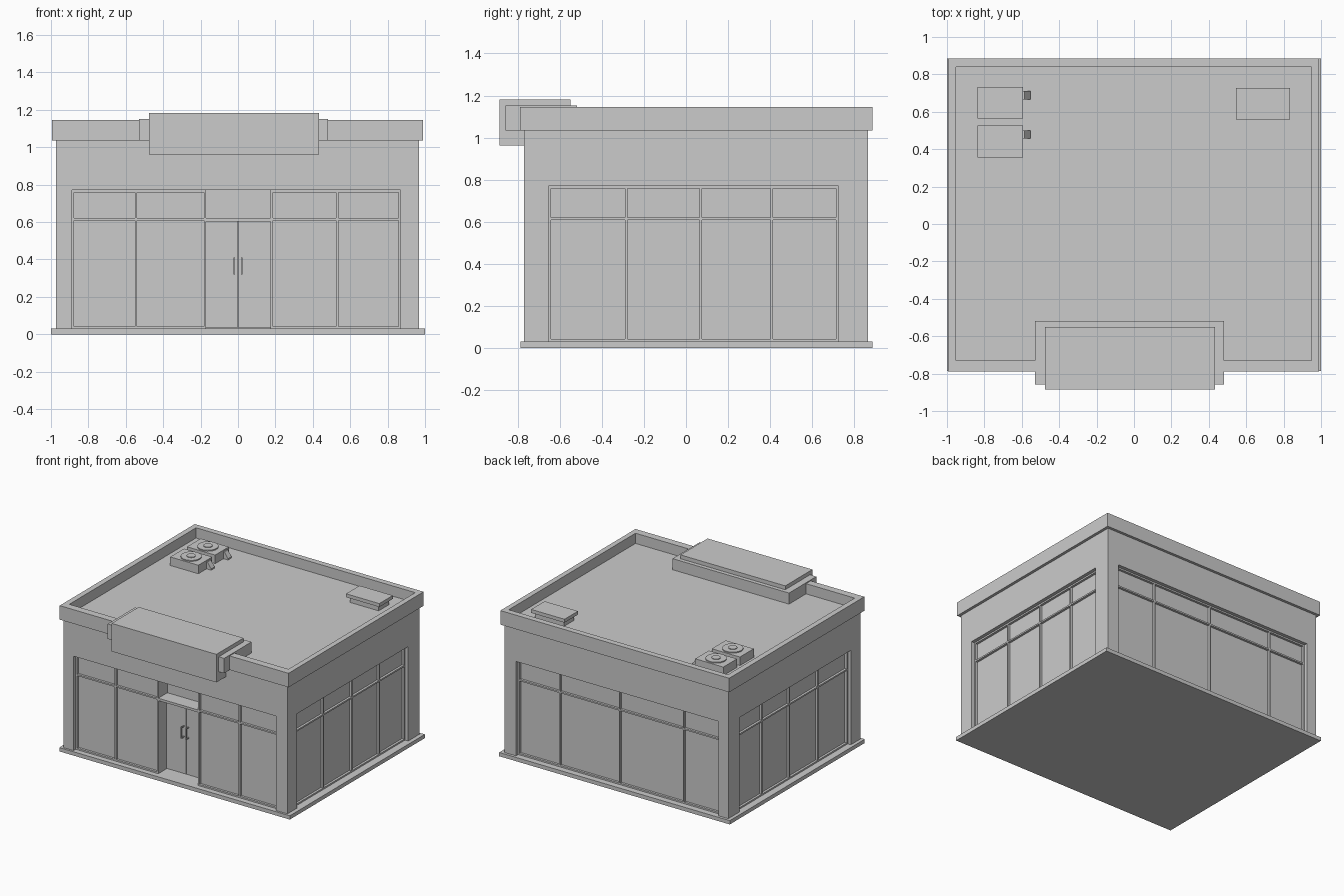
import bpy, bmesh
from mathutils import Matrix

if "Cube" in bpy.data.objects:
    bpy.data.objects.remove(bpy.data.objects["Cube"])


def finish(name, bm):
    bmesh.ops.recalc_face_normals(bm, faces=bm.faces)
    me = bpy.data.meshes.new(name)
    bm.to_mesh(me)
    bm.free()
    ob = bpy.data.objects.new(name, me)
    bpy.context.collection.objects.link(ob)
    return ob


def boxes(name, items):
    """One object from boxes given as (x0, x1, y0, y1, z0, z1)."""
    bm = bmesh.new()
    for x0, x1, y0, y1, z0, z1 in items:
        m = (Matrix.Translation(((x0 + x1) / 2, (y0 + y1) / 2, (z0 + z1) / 2))
             @ Matrix.Diagonal((x1 - x0, y1 - y0, z1 - z0, 1)))
        bmesh.ops.create_cube(bm, size=1, matrix=m)
    return finish(name, bm)


def prism(name, pts, vec):
    """Extrude a closed 3D outline along vec."""
    bm = bmesh.new()
    f = bm.faces.new([bm.verts.new(p) for p in pts])
    ext = bmesh.ops.extrude_face_region(bm, geom=[f])
    bmesh.ops.translate(bm, vec=vec,
                        verts=[g for g in ext["geom"] if isinstance(g, bmesh.types.BMVert)])
    return finish(name, bm)


X0, X1, Y0, Y1 = -0.973, 0.968, -0.77, 0.865      # wall outline
OX0, OX1, OY0, OY1 = -0.888, 0.869, -0.653, 0.726  # window openings
DX0, DX1 = -0.171, 0.174                           # doorway
BASE, HEAD, ROOF, TOP = 0.03, 0.77, 1.065, 1.145
D, DOOR_Y = 0.045, -0.63                           # glass recess, door plane

# Base slab, wall header and corner piers
boxes("base_slab", [(-1, 1, -0.786, 0.886, 0, BASE)])
boxes("wall_header", [(X0, X1, Y0, Y1, HEAD, ROOF)])
boxes("corner_piers", [(a, b, c, d, BASE, HEAD)
                       for a, b in ((X0, OX0), (OX1, X1))
                       for c, d in ((Y0, OY0), (OY1, Y1))])

# Glazed core with a notch for the doorway
gx0, gx1, gy0, gy1 = X0 + D, X1 - D, Y0 + D, Y1 - D
prism("glass_panes", [(x, y, BASE) for x, y in (
    (gx0, gy0), (DX0, gy0), (DX0, DOOR_Y), (DX1, DOOR_Y), (DX1, gy0),
    (gx1, gy0), (gx1, gy1), (gx0, gy1))], (0, 0, HEAD - BASE))


# Window frames: uprights at the given positions plus horizontal rails
def frame(name, axis, plane, out, spans, mullions, w=0.012, t=0.018):
    d0, d1 = sorted((plane - out * 0.005, plane + out * t))
    bars = []
    for a, b in spans:
        inner = [m for m in mullions if a + w < m < b - w]
        bars += [(a, a + w, BASE, HEAD), (b - w, b, BASE, HEAD)]
        bars += [(m - w / 2, m + w / 2, BASE, HEAD) for m in inner]
        bars += [(a, b, z - w / 2, z + w / 2) for z in (BASE + w / 2, 0.615, HEAD - w / 2)]
    boxes(name, [(a, b, d0, d1, c, d) if axis == "x" else (d0, d1, a, b, c, d)
                 for a, b, c, d in bars])


frame("front_window_frame", "x", gy0, -1, [(OX0, DX0), (DX1, OX1)], [-0.545, 0.53])
frame("back_window_frame", "x", gy1, 1, [(OX0, OX1)], [-0.565, -0.01, 0.51])
for name, plane, out in (("left", gx0, -1), ("right", gx1, 1)):
    frame(name + "_window_frame", "y", plane, out, [(OY0, OY1)], [-0.285, 0.069, 0.408])

# Recessed entrance: ledge, door leaves and handles
boxes("door_ledge", [(DX0, DX1, gy0 - 0.018, DOOR_Y + 0.01, 0.603, 0.622)])
boxes("door_leaves", [(DX0, -0.002, DOOR_Y - 0.012, DOOR_Y + 0.01, BASE + 0.004, 0.603),
                      (0.002, DX1, DOOR_Y - 0.012, DOOR_Y + 0.01, BASE + 0.004, 0.603)])
hy = DOOR_Y - 0.012
grips = []
for x in (-0.02, 0.02):
    grips.append((x - 0.004, x + 0.004, hy - 0.034, hy - 0.026, 0.32, 0.41))
    grips += [(x - 0.004, x + 0.004, hy - 0.028, hy + 0.004, z, z + 0.008) for z in (0.32, 0.402)]
boxes("door_handles", grips)

# Parapet ring around the roof
px0, px1, py0, py1, z0 = -0.995, 0.99, -0.788, 0.886, 1.035
ix0, ix1, iy0, iy1 = -0.952, 0.949, -0.73, 0.84
bm = bmesh.new()
rings = [[bm.verts.new((x, y, z)) for x, y in ((a, c), (b, c), (b, d), (a, d))]
         for a, b, c, d, z in ((px0, px1, py0, py1, z0), (px0, px1, py0, py1, TOP),
                               (ix0, ix1, iy0, iy1, TOP), (ix0, ix1, iy0, iy1, z0))]
for r in range(4):
    p, q = rings[r], rings[(r + 1) % 4]
    for i in range(4):
        j = (i + 1) % 4
        bm.faces.new((p[i], p[j], q[j], q[i]))
finish("parapet", bm)

# Blank sign box and its backing
boxes("sign_backing", [(-0.53, 0.48, -0.857, -0.519, z0, 1.152)])
boxes("sign_panel", [(-0.476, 0.433, -0.886, -0.55, 0.962, 1.182)])

# Two rooftop cooling units with fan rings and side ducts
for n, (y0, y1, dy) in enumerate(((0.564, 0.733, 0.688), (0.356, 0.527, 0.479)), 1):
    boxes(f"cooling_unit_{n}", [(-0.837, -0.593, y0, y1, ROOF, 1.132)])
    bm = bmesh.new()
    for r, h in ((0.075, 0.008), (0.032, 0.013)):
        bmesh.ops.create_cone(bm, cap_ends=True, segments=24, radius1=r, radius2=r, depth=h,
                              matrix=Matrix.Translation((-0.715, (y0 + y1) / 2, 1.132 + h / 2)))
    finish(f"cooling_fan_{n}", bm)
    prism(f"cooling_duct_{n}", [(-0.6, dy - 0.022, 1.12), (-0.585, dy - 0.022, 1.12),
                                (-0.553, dy - 0.022, 1.075), (-0.553, dy - 0.022, ROOF),
                                (-0.6, dy - 0.022, ROOF)], (0, 0.044, 0))

# Roof vent with an overhanging lid
boxes("roof_vent", [(0.565, 0.814, 0.58, 0.707, ROOF, 1.11),
                    (0.545, 0.834, 0.56, 0.727, 1.108, 1.135)])
